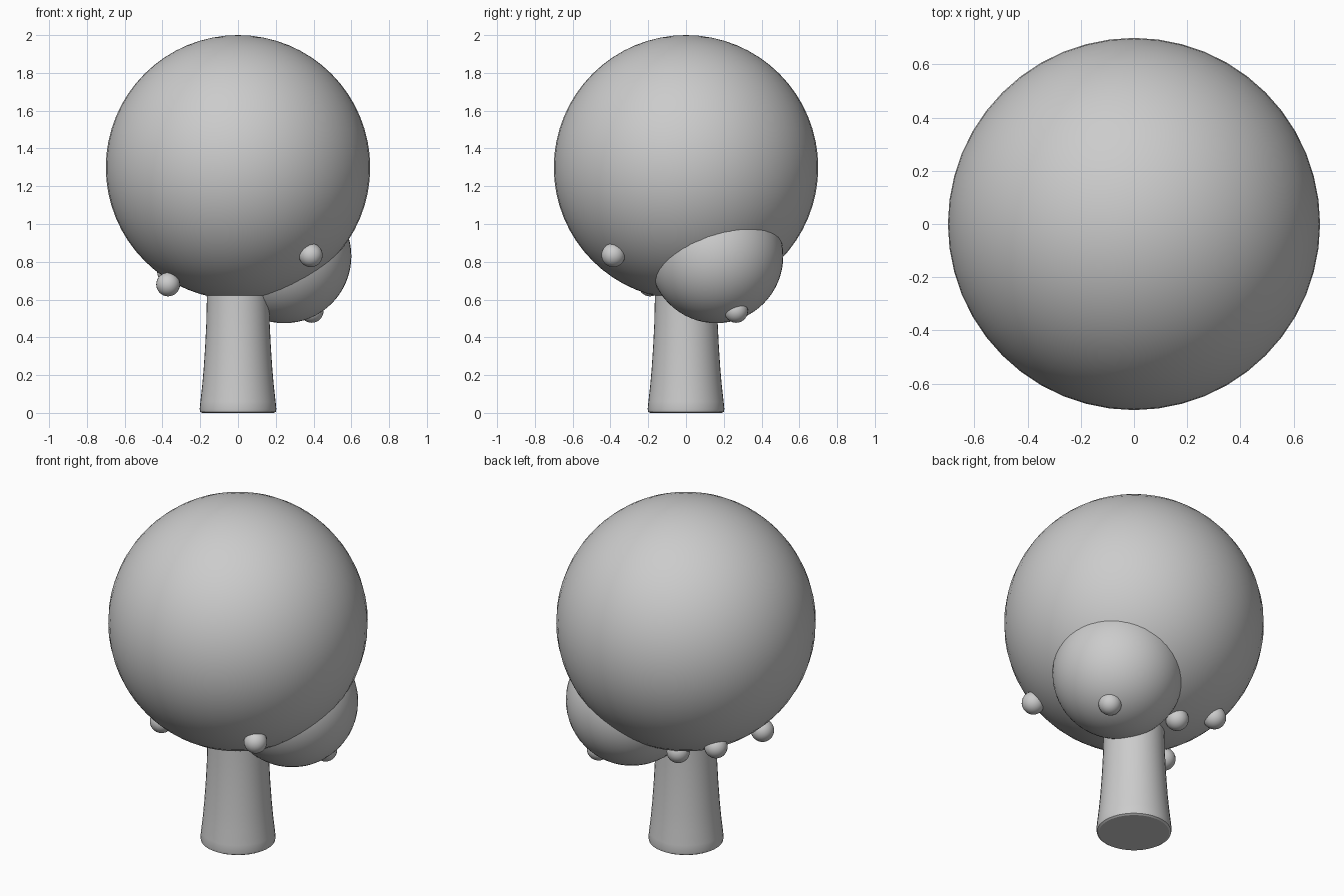
import bpy
import bmesh
from math import cos, sin, tau

if "Cube" in bpy.data.objects:
    bpy.data.objects.remove(bpy.data.objects["Cube"])


def smooth(obj):
    bpy.ops.object.select_all(action='DESELECT')
    obj.select_set(True)
    bpy.context.view_layer.objects.active = obj
    bpy.ops.object.shade_smooth_by_angle()


def ball(name, centre, radius, segments, rings):
    bpy.ops.mesh.primitive_uv_sphere_add(segments=segments, ring_count=rings,
                                         radius=radius, location=centre)
    obj = bpy.context.object
    obj.name = name
    smooth(obj)
    return obj


def lathe(name, profile, sides):
    bm = bmesh.new()
    loops = [[bm.verts.new((r * cos(tau * i / sides), r * sin(tau * i / sides), z))
              for i in range(sides)] for r, z in profile]
    for low, high in zip(loops, loops[1:]):
        for i in range(sides):
            j = (i + 1) % sides
            bm.faces.new((low[i], low[j], high[j], high[i]))
    bm.faces.new(loops[0][::-1])
    bm.faces.new(loops[-1])
    mesh = bpy.data.meshes.new(name)
    bm.to_mesh(mesh)
    bm.free()
    obj = bpy.data.objects.new(name, mesh)
    bpy.context.collection.objects.link(obj)
    smooth(obj)
    return obj


# Flared trunk with a softened foot
lathe("trunk", [(0.19, 0), (0.20, 0.006), (0.203, 0.02), (0.199, 0.06),
                (0.19, 0.14), (0.182, 0.23), (0.174, 0.35),
                (0.168, 0.47), (0.165, 0.6), (0.165, 0.7)], 40)

# Main foliage and the smaller lower clump
ball("crown", (0, 0, 1.3), 0.7, 48, 32)
ball("side_foliage", (0.245, 0.16, 0.83), 0.355, 48, 32)

# Fruits hanging on the underside of the foliage
fruits = [(0.385, -0.385, 0.835), (-0.37, -0.19, 0.68), (0.39, 0.265, 0.54),
          (-0.11, 0.23, 0.645), (-0.365, 0.24, 0.745)]
for n, centre in enumerate(fruits, 1):
    ball(f"fruit_{n}", centre, 0.063, 24, 16)
